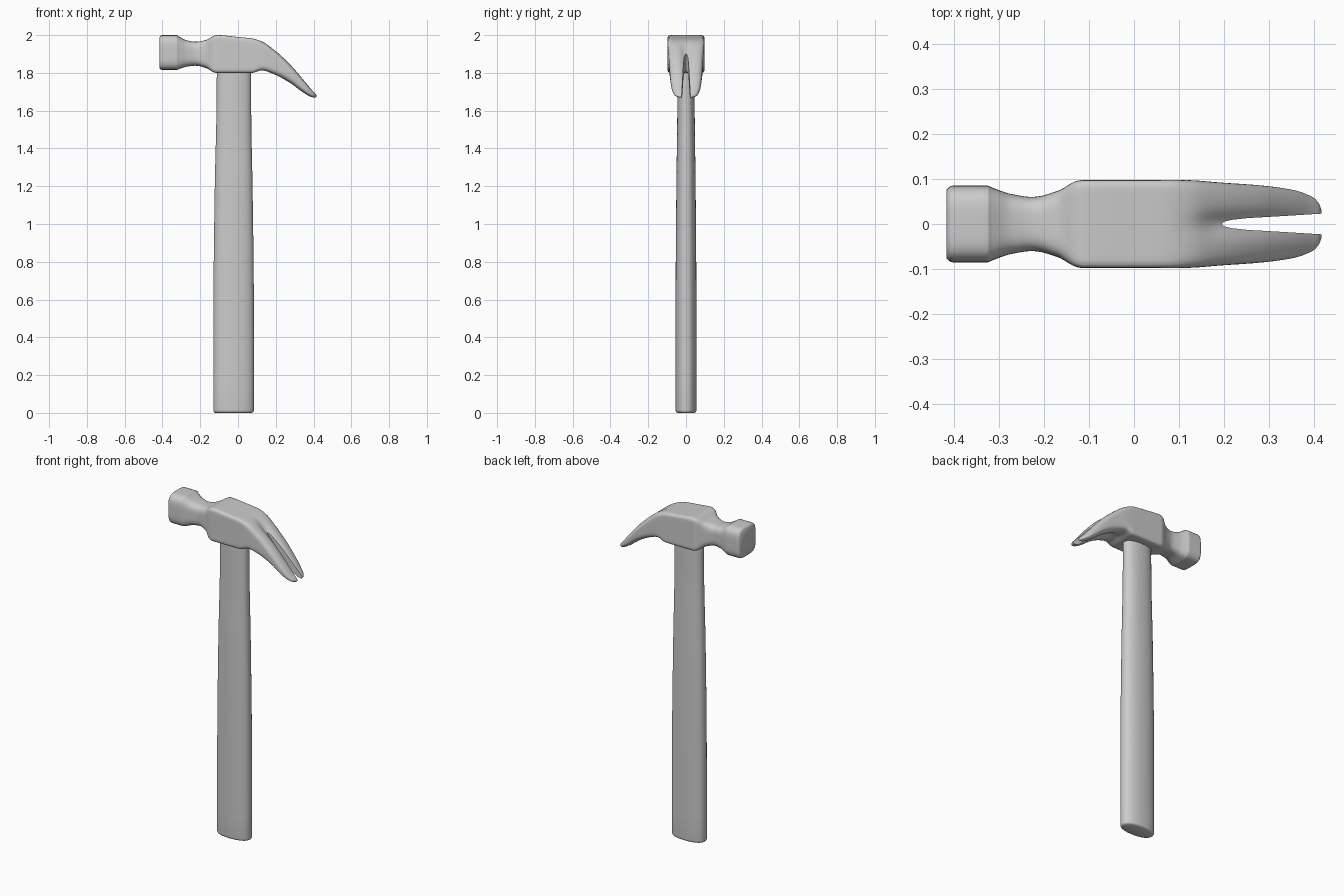
import bpy, bmesh, math

cube = bpy.data.objects.get("Cube")
if cube:
    bpy.data.objects.remove(cube, do_unlink=True)

grey = bpy.data.materials.new("plain grey")
grey.use_nodes = True
colour = (0.6, 0.6, 0.6, 1)
grey.diffuse_color = colour
grey.node_tree.nodes["Principled BSDF"].inputs["Base Color"].default_value = colour


def smooth_curve(rows, col, t):
    """Monotone cubic through column col of rows, with column 0 as the axis."""
    xs = [r[0] for r in rows]
    ys = [r[col] for r in rows]
    last = len(xs) - 1
    slope = [(ys[i + 1] - ys[i]) / (xs[i + 1] - xs[i]) for i in range(last)]

    def tangent(i):
        if i == 0 or i == last:
            return slope[min(i, last - 1)]
        a, b = slope[i - 1], slope[i]
        return 2 * a * b / (a + b) if a * b > 0 else 0

    i = max(k for k in range(last) if xs[k] <= t)
    h = xs[i + 1] - xs[i]
    u = (t - xs[i]) / h
    return ((1 + 2 * u) * (1 - u) ** 2 * ys[i] + u * (1 - u) ** 2 * h * tangent(i)
            + u * u * (3 - 2 * u) * ys[i + 1] + u * u * (u - 1) * h * tangent(i + 1))


def resample(rows, steps):
    out = []
    for a, b in zip(rows, rows[1:]):
        for k in range(steps):
            t = a[0] + (b[0] - a[0]) * k / steps
            out.append([t] + [smooth_curve(rows, c, t) for c in range(1, len(a))])
    return out + [list(rows[-1])]


def oval(ru, rv, power, count):
    """Rounded-box outline, from an ellipse (power 2) to nearly square."""
    pts = []
    for k in range(count):
        a = 2 * math.pi * (k + 0.5) / count
        c, s = math.cos(a), math.sin(a)
        r = (abs(c) ** power + abs(s) ** power) ** (-1 / power)
        pts.append((ru * r * c, rv * r * s))
    return pts


def loft(name, rings):
    bm = bmesh.new()
    loops = [[bm.verts.new(p) for p in ring] for ring in rings]
    n = len(loops[0])
    for a, b in zip(loops, loops[1:]):
        for k in range(n):
            bm.faces.new((a[k], a[(k + 1) % n], b[(k + 1) % n], b[k]))
    bm.faces.new(loops[0])
    bm.faces.new(loops[-1])
    bmesh.ops.recalc_face_normals(bm, faces=bm.faces)
    mesh = bpy.data.meshes.new(name)
    bm.to_mesh(mesh)
    bm.free()
    mesh.materials.append(grey)
    obj = bpy.data.objects.new(name, mesh)
    bpy.context.collection.objects.link(obj)
    return obj


def shade(obj, degrees):
    bpy.ops.object.select_all(action="DESELECT")
    obj.select_set(True)
    bpy.context.view_layer.objects.active = obj
    bpy.ops.object.shade_smooth_by_angle(angle=math.radians(degrees))


# Handle: height, x centre, half width, half depth
handle_rows = [
    (0, -.023, .096, .044), (.004, -.023, .104, .051), (.015, -.023, .108, .055),
    (.6, -.023, .107, .055), (1.2, -.023, .1, .051), (1.6, -.022, .092, .046),
    (1.85, -.021, .091, .045),
]
handle = loft("handle", [
    [(cx + u, v, z) for u, v in oval(rx, ry, 2.3, 48)]
    for z, cx, rx, ry in resample(handle_rows, 4)])
shade(handle, 40)

# Head: x, bottom, top, half width, squareness, dip along the middle
head_rows = [
    (-.415, 1.825, 1.99, .076, 4, 0), (-.408, 1.818, 1.998, .083, 4, 0),
    (-.4, 1.816, 2, .085, 4, 0), (-.325, 1.816, 2, .085, 4, 0),
    (-.315, 1.819, 1.994, .081, 4, 0), (-.27, 1.833, 1.972, .066, 3.5, 0),
    (-.225, 1.838, 1.965, .06, 3.5, 0), (-.17, 1.826, 1.974, .073, 5, 0),
    (-.125, 1.802, 1.997, .096, 14, 0), (-.11, 1.8, 2, .098, 16, 0),
    (0, 1.8, 1.99, .098, 16, 0), (.075, 1.8, 1.982, .098, 14, 0),
    (.125, 1.813, 1.967, .097, 8, .003), (.19, 1.792, 1.924, .092, 5, .02),
    (.275, 1.745, 1.848, .086, 3.4, .022), (.35, 1.69, 1.762, .076, 3, .014),
    (.395, 1.668, 1.708, .06, 2.6, .006), (.41, 1.667, 1.692, .045, 2.4, .003),
    (.415, 1.671, 1.682, .032, 2.2, 0),
]


def head_ring(x, low, high, half, power, dip):
    mid, rise = (low + high) / 2, (high - low) / 2
    ring = []
    for y, dz in oval(half, rise, power, 96):
        groove = dip * math.exp(-(y / .025) ** 2)
        ring.append((x, y, mid + dz * (1 - groove / rise)))
    return ring


head = loft("claw_head", [head_ring(*row) for row in resample(head_rows, 5)])

# Tapering slot that splits the claw
side = [(.2, .005), (.215, .009), (.25, .013), (.32, .017), (.45, .025)]
outline = [(.194, 0)] + side + [(x, -y) for x, y in reversed(side)]
slot = loft("slot_cutter", [[(x, y, z) for x, y in outline] for z in (1.5, 2.2)])
slot.hide_render = True
slot.hide_set(True)
cut = head.modifiers.new("claw slot", "BOOLEAN")
cut.operation = "DIFFERENCE"
cut.solver = "EXACT"
cut.object = slot
bpy.context.view_layer.objects.active = head
bpy.ops.object.modifier_apply(modifier=cut.name)
bpy.data.objects.remove(slot, do_unlink=True)
shade(head, 45)
